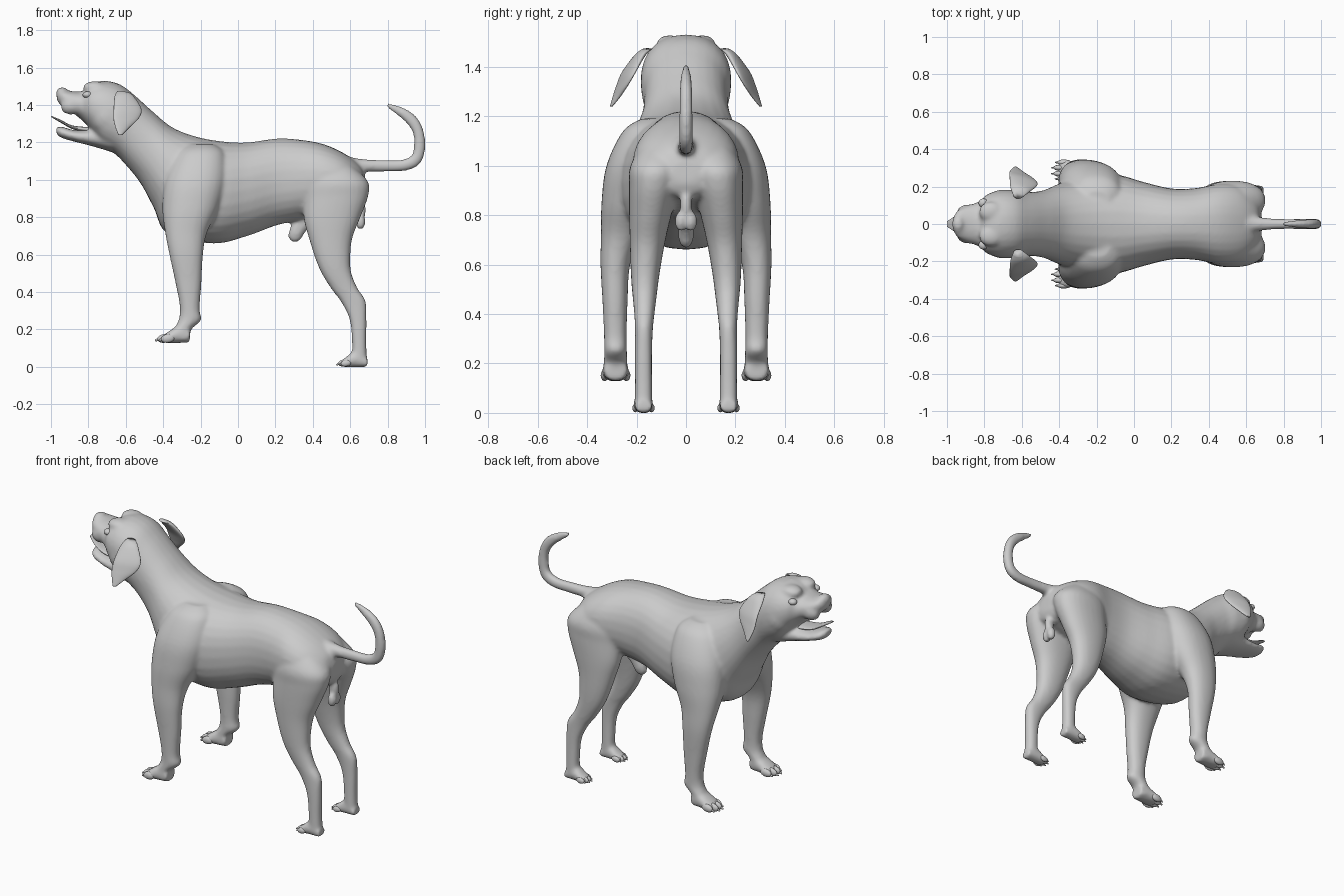
import bpy, bmesh, math
from mathutils import Matrix, Vector


def spline(rows, steps=5):
    """Catmull-Rom interpolation through a list of section rows."""
    out = []
    for i in range(len(rows) - 1):
        a, b = rows[max(i - 1, 0)], rows[i]
        c, d = rows[i + 1], rows[min(i + 2, len(rows) - 1)]
        for k in range(steps):
            t = k / steps
            out.append([0.5 * (2 * q + (r - p) * t + (2 * p - 5 * q + 4 * r - s) * t * t
                               + (3 * q - p - 3 * r + s) * t ** 3)
                        for p, q, r, s in zip(a, b, c, d)])
    return out + [list(rows[-1])]


def loft(bm, rows, side=1, power=0.9, n=28):
    """Rows: x1, z1, x2, z2 (section ends in side view), half width, y, y skew."""
    rows = [tuple(r) + (0,) * (7 - len(r)) for r in rows]
    rings = []
    for x1, z1, x2, z2, w, y, skew in spline(rows):
        ring = []
        for k in range(n):
            a = 2 * math.pi * k / n
            c, s = [math.copysign(abs(v) ** power, v) for v in (math.cos(a), math.sin(a))]
            ring.append(bm.verts.new(((x1 + x2) / 2 + c * (x1 - x2) / 2,
                                      side * (y + s * max(w, 0.002) + c * skew),
                                      (z1 + z2) / 2 + c * (z1 - z2) / 2)))
        rings.append(ring)
    for a, b in zip(rings, rings[1:]):
        for k in range(n):
            j = (k + 1) % n
            bm.faces.new((a[k], a[j], b[j], b[k]))
    bm.faces.new(rings[0])
    bm.faces.new(rings[-1])


def ball(bm, center, radii, tilt=0):
    m = (Matrix.Translation(center) @ Matrix.Rotation(tilt, 4, 'Y')
         @ Matrix.Diagonal(Vector(radii).to_4d()))
    bmesh.ops.create_uvsphere(bm, u_segments=20, v_segments=12, radius=1, matrix=m)


def finish(bm, name):
    bmesh.ops.recalc_face_normals(bm, faces=bm.faces)
    for f in bm.faces:
        f.smooth = True
    me = bpy.data.meshes.new(name)
    bm.to_mesh(me)
    bm.free()
    ob = bpy.data.objects.new(name, me)
    bpy.context.collection.objects.link(ob)
    return ob


body = bmesh.new()

# Trunk: muzzle, skull, neck, chest, belly and rump in one loft
loft(body, [
    (-.968, 1.47, -.97, 1.43, .03), (-.945, 1.485, -.945, 1.395, .07),
    (-.90, 1.475, -.90, 1.37, .095), (-.83, 1.475, -.83, 1.315, .12),
    (-.79, 1.51, -.79, 1.27, .155), (-.72, 1.53, -.73, 1.185, .18),
    (-.63, 1.51, -.66, 1.14, .182), (-.55, 1.45, -.60, 1.08, .17),
    (-.45, 1.36, -.52, .98, .18), (-.35, 1.28, -.45, .85, .215),
    (-.22, 1.23, -.375, .71, .25), (-.08, 1.205, -.13, .66, .265),
    (.05, 1.20, .05, .70, .225), (.20, 1.22, .20, .755, .19),
    (.33, 1.215, .33, .785, .192), (.46, 1.19, .46, .82, .215),
    (.57, 1.14, .57, .85, .20), (.65, 1.08, .66, .88, .13),
    (.68, 1.02, .685, .93, .05)])

# Lower jaw and nose pad
loft(body, [(-.972, 1.28, -.97, 1.245, .03), (-.945, 1.285, -.945, 1.225, .065),
            (-.87, 1.265, -.87, 1.203, .085), (-.78, 1.27, -.78, 1.18, .10),
            (-.68, 1.28, -.68, 1.15, .13)])
ball(body, (-.94, 0, 1.465), (.033, .048, .032))

# Tail
loft(body, [
    (.57, 1.13, .60, .98, .07), (.66, 1.112, .67, 1.037, .038),
    (.78, 1.107, .78, 1.043, .028), (.875, 1.108, .905, 1.05, .028),
    (.93, 1.135, .977, 1.09, .028), (.94, 1.19, 1.003, 1.18, .028),
    (.935, 1.25, .987, 1.28, .027), (.903, 1.30, .947, 1.345, .025),
    (.852, 1.345, .882, 1.388, .02), (.79, 1.392, .80, 1.412, .012)], power=1)

for s in (1, -1):
    # Front leg from shoulder to wrist
    loft(body, [
        (-.26, 1.19, -.13, 1.19, .05, .13), (-.33, 1.14, -.07, 1.14, .105, .15),
        (-.39, 1.0, -.06, 1.0, .13, .192), (-.405, .85, -.10, .85, .12, .222),
        (-.39, .72, -.165, .72, .082, .262), (-.367, .60, -.187, .60, .06, .286),
        (-.335, .45, -.195, .45, .051, .287), (-.312, .33, -.205, .31, .046, .286),
        (-.315, .26, -.197, .25, .046, .285), (-.335, .21, -.25, .20, .048, .285),
        (-.34, .15, -.26, .14, .05, .285)], s)
    # Front paw
    loft(body, [(-.255, .21, -.258, .13, .045, .285), (-.31, .225, -.31, .128, .052, .285),
                (-.37, .19, -.37, .128, .056, .285), (-.405, .165, -.405, .132, .045, .285)], s)
    # Hind leg from hip to hock
    loft(body, [
        (.42, 1.13, .58, 1.10, .06, .10), (.36, 1.0, .69, 1.0, .105, .12),
        (.35, .90, .698, .92, .10, .13), (.352, .79, .655, .80, .085, .145),
        (.38, .685, .612, .69, .071, .156), (.413, .58, .60, .58, .06, .164),
        (.447, .50, .607, .50, .052, .167), (.50, .415, .64, .42, .043, .168),
        (.552, .345, .683, .352, .037, .17), (.597, .25, .688, .25, .035, .172),
        (.61, .12, .687, .12, .035, .172), (.605, .04, .692, .01, .036, .172)], s)
    # Hind paw
    loft(body, [(.692, .05, .693, 0, .034, .172), (.62, .08, .62, -.001, .039, .172),
                (.575, .05, .575, -.001, .041, .172), (.55, .035, .55, .003, .034, .172)], s)
    # Brow, hanging lip and cheek
    ball(body, (-.765, s * .065, 1.493), (.065, .055, .035))
    ball(body, (-.885, s * .06, 1.40), (.065, .045, .05), -.3)
    ball(body, (-.70, s * .11, 1.34), (.09, .075, .10))
    # Rear underside
    ball(body, (.655, s * .02, .775), (.027, .027, .043))
ball(body, (.655, 0, .84), (.03, .025, .06))

# Belly sheath
loft(body, [(.37, .83, .40, .76, .03), (.31, .80, .36, .72, .032),
            (.275, .735, .33, .675, .03), (.268, .69, .295, .665, .014)])

# Fuse everything into one smooth skin
dog = finish(body, "body")
fuse = dog.modifiers.new("fuse", 'REMESH')
fuse.mode = 'VOXEL'
fuse.voxel_size = 0.01
fuse.use_smooth_shade = True
soft = dog.modifiers.new("soften", 'SMOOTH')
soft.factor = 0.5
soft.iterations = 10

# Tongue
bm = bmesh.new()
loft(bm, [(-1.0, 1.343, -.997, 1.335, .015), (-.95, 1.322, -.945, 1.304, .045),
          (-.88, 1.29, -.875, 1.268, .052), (-.76, 1.28, -.76, 1.25, .05)])
finish(bm, "tongue")

for s, side in ((1, "left"), (-1, "right")):
    # Drooping ear
    bm = bmesh.new()
    loft(bm, [(-.645, 1.475, -.59, 1.47, .02, .155), (-.66, 1.445, -.56, 1.45, .022, .185, .01),
              (-.665, 1.38, -.517, 1.38, .018, .23, .022), (-.665, 1.32, -.53, 1.33, .014, .257, .022),
              (-.655, 1.28, -.58, 1.28, .011, .28, .012), (-.64, 1.24, -.62, 1.24, .005, .302, .003)],
         s, power=1)
    finish(bm, side + "_ear")

    # Eye
    bm = bmesh.new()
    ball(bm, (-.805, s * .112, 1.455), (.026, .024, .018))
    finish(bm, side + "_eye")

    # Toes with claws, front and hind
    for name, x, y, z, k in (("front", -.395, .285, .152, 1.0), ("hind", .562, .172, .02, .75)):
        bm = bmesh.new()
        for o in (-.044, -.016, .016, .044):
            back = .02 if abs(o) > .03 else 0
            ball(bm, (x + back * k, s * (y + o * k), z), (.037 * k, .016 * k, .023 * k), -.15)
            ball(bm, (x + (back - .036) * k, s * (y + o * k), z - .007 * k),
                 (.014 * k, .005 * k, .007 * k), -.4)
        finish(bm, side + "_" + name + "_toes")
